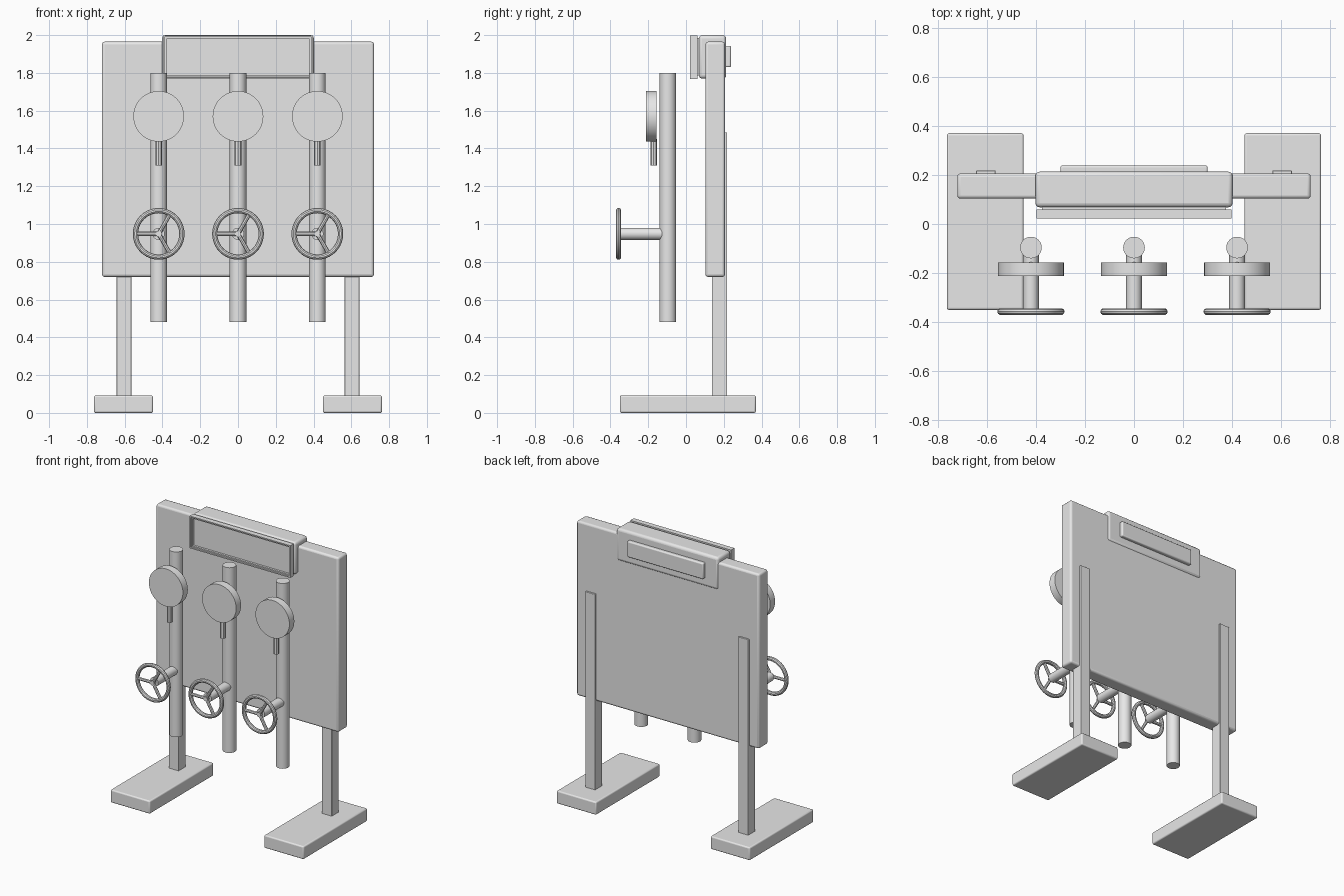
import bpy, bmesh, math
from mathutils import Matrix, Vector

cube = bpy.data.objects.get("Cube")
if cube:
    bpy.data.objects.remove(cube, do_unlink=True)

grey = bpy.data.materials.new("light_grey")
grey.use_nodes = True
GREY = (0.8, 0.8, 0.8, 1)
grey.diffuse_color = GREY
grey.node_tree.nodes["Principled BSDF"].inputs["Base Color"].default_value = GREY


def finish(name, bm, bevel=0, segments=3):
    bmesh.ops.recalc_face_normals(bm, faces=bm.faces)
    mesh = bpy.data.meshes.new(name)
    bm.to_mesh(mesh)
    bm.free()
    mesh.materials.append(grey)
    obj = bpy.data.objects.new(name, mesh)
    bpy.context.collection.objects.link(obj)
    if bevel:
        mod = obj.modifiers.new("Bevel", "BEVEL")
        mod.width, mod.segments = bevel, segments
    bpy.ops.object.select_all(action="DESELECT")
    obj.select_set(True)
    bpy.context.view_layer.objects.active = obj
    bpy.ops.object.shade_smooth_by_angle(angle=math.radians(35))
    return obj


def box_mesh(x, y, z):
    """Box from (min, max) ranges."""
    bm = bmesh.new()
    size = Vector((x[1] - x[0], y[1] - y[0], z[1] - z[0]))
    middle = Vector((sum(x), sum(y), sum(z))) / 2
    bmesh.ops.create_cube(bm, size=1, matrix=Matrix.Translation(middle) @ Matrix.Diagonal(size).to_4x4())
    return bm


def box(name, x, y, z, bevel=0):
    return finish(name, box_mesh(x, y, z), bevel)


def rod(name, start, end, radius, sides=32, bevel=0):
    start, end = Vector(start), Vector(end)
    axis = end - start
    turn = axis.to_track_quat("Z", "Y").to_matrix().to_4x4()
    bm = bmesh.new()
    bmesh.ops.create_cone(bm, cap_ends=True, segments=sides, radius1=radius, radius2=radius,
                          depth=axis.length, matrix=Matrix.Translation((start + end) / 2) @ turn)
    return finish(name, bm, bevel)


def ring(name, center, radius, tube, steps=40, sides=10):
    """Torus facing the front."""
    bm = bmesh.new()
    loops = []
    for i in range(steps):
        a = math.tau * i / steps
        loop = []
        for j in range(sides):
            b = math.tau * j / sides
            r = radius + tube * math.cos(b)
            loop.append(bm.verts.new(center + Vector((r * math.cos(a), tube * math.sin(b), r * math.sin(a)))))
        loops.append(loop)
    for i in range(steps):
        p, q = loops[i], loops[(i + 1) % steps]
        for j in range(sides):
            k = (j + 1) % sides
            bm.faces.new((p[j], q[j], q[k], p[k]))
    return finish(name, bm)


# Main board
box("board", (-0.72, 0.72), (0.103, 0.206), (0.72, 1.965), 0.014)

# Feet and legs on each side
for side, s in (("right", -1), ("left", 1)):
    def span(a, b):
        return tuple(sorted((s * a, s * b)))
    box(side + "_foot", span(0.45, 0.762), (-0.35, 0.37), (0, 0.092), 0.009)
    box(side + "_leg", span(0.564, 0.643), (0.137, 0.218), (0.085, 1.485), 0.003)

# Header box over the top edge, with its back plate
box("header", (-0.402, 0.402), (0.068, 0.213), (1.77, 2.0), 0.018)
box("header_back_plate", (-0.3, 0.3), (0.2, 0.238), (1.83, 1.943), 0.008)

# Sign frame with a stepped recess in front of the header
bm = box_mesh((-0.397, 0.397), (0.022, 0.06), (1.768, 1.998))
front = min(bm.faces, key=lambda f: f.calc_center_median().y)
for rim, depth in ((0.012, 0.008), (0.012, 0.014)):
    bmesh.ops.inset_region(bm, faces=[front], thickness=rim)
    bmesh.ops.inset_region(bm, faces=[front], thickness=0.001, depth=-depth)
finish("sign_frame", bm)
box("sign_mount", (-0.375, 0.375), (0.055, 0.075), (1.785, 1.985))

# Three pipes, each with a gauge and a handwheel
POST_Y, WHEEL_Y, WHEEL_Z = -0.096, -0.357, 0.948
for label, x in (("right", -0.42), ("middle", 0), ("left", 0.42)):
    rod(label + "_pipe", (x, POST_Y, 0.48), (x, POST_Y, 1.8), 0.044)
    rod(label + "_gauge", (x, -0.157, 1.57), (x, -0.212, 1.57), 0.134, 48)
    rod(label + "_gauge_stem", (x, -0.171, 1.31), (x, -0.171, 1.45), 0.018, 8)
    rod(label + "_wheel_shaft", (x, POST_Y, WHEEL_Z), (x, -0.345, WHEEL_Z), 0.032)
    hub = Vector((x, WHEEL_Y, WHEEL_Z))
    ring(label + "_wheel_rim", hub, 0.123, 0.014)
    for i, degrees in enumerate((60, 180, 300)):
        a = math.radians(degrees)
        tip = hub + Vector((math.cos(a), 0, math.sin(a))) * 0.12
        rod(f"{label}_wheel_spoke_{i + 1}", hub, tip, 0.011, 8)
    rod(label + "_wheel_hub", hub + Vector((0, 0.013, 0)), hub - Vector((0, 0.011, 0)), 0.016, 12)
